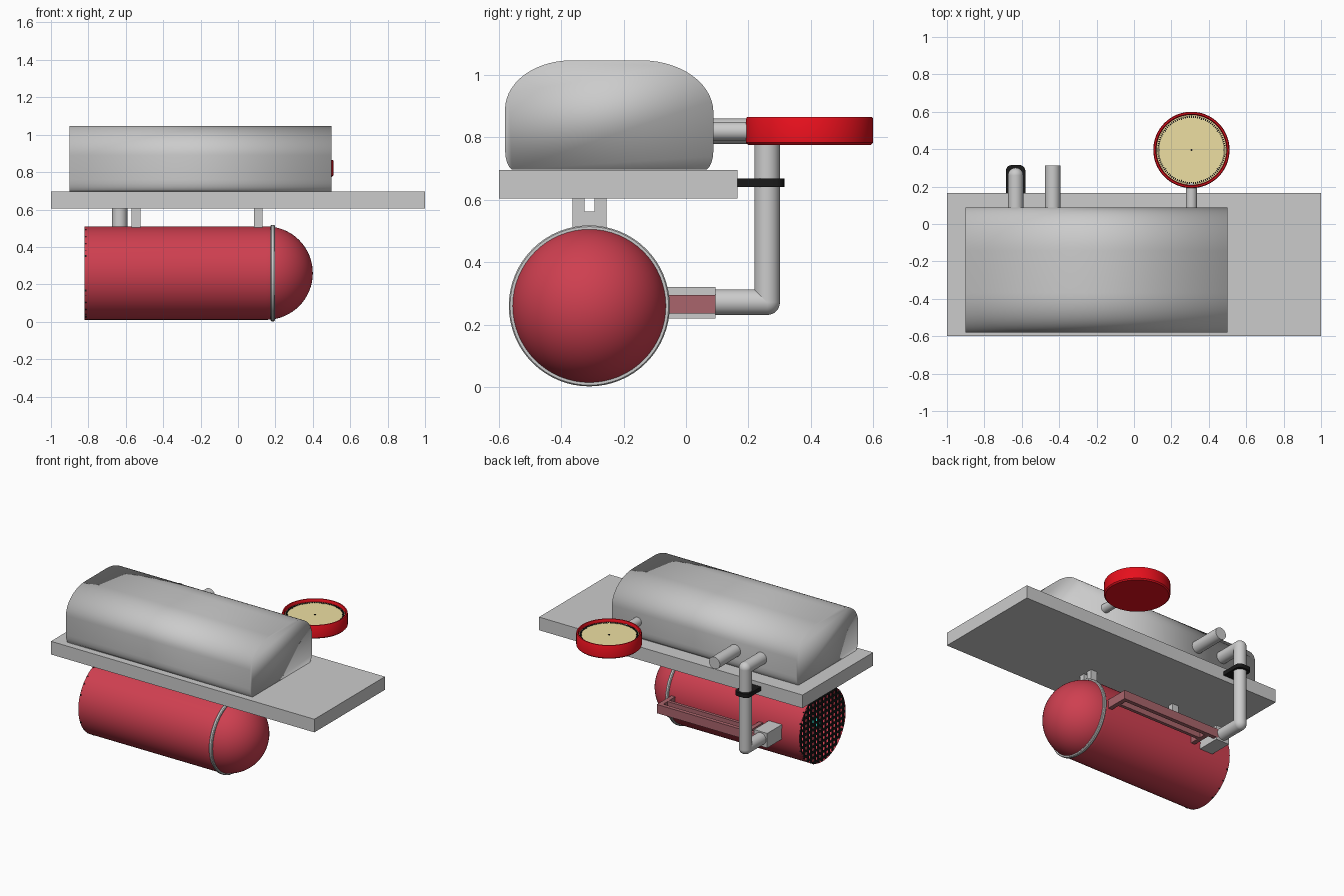
import bpy, bmesh, math
from mathutils import Vector, Matrix

if "Cube" in bpy.data.objects:
    bpy.data.objects.remove(bpy.data.objects["Cube"])


def material(name, rgb):
    m = bpy.data.materials.new(name)
    m.diffuse_color = (*rgb, 1)
    m.use_nodes = True
    m.node_tree.nodes["Principled BSDF"].inputs["Base Color"].default_value = m.diffuse_color
    return m


TANK_RED = material("tank_red", (0.62, 0.05, 0.08))
GAUGE_RED = material("gauge_red", (0.8, 0.005, 0.012))
RAIL_RED = material("rail_red", (0.4, 0.13, 0.15))
CREAM = material("cream", (0.85, 0.74, 0.36))
BLACK = material("black", (0.01, 0.01, 0.01))
TEAL = material("teal", (0.02, 0.6, 0.5))


def finish(name, bm, mat=None, angle=None):
    bmesh.ops.recalc_face_normals(bm, faces=bm.faces)
    me = bpy.data.meshes.new(name)
    bm.to_mesh(me)
    bm.free()
    ob = bpy.data.objects.new(name, me)
    bpy.context.collection.objects.link(ob)
    if mat:
        me.materials.append(mat)
    if angle:
        bpy.ops.object.select_all(action='DESELECT')
        ob.select_set(True)
        bpy.context.view_layer.objects.active = ob
        bpy.ops.object.shade_smooth_by_angle(angle=math.radians(angle))
    return ob


def add_box(bm, x, y, z, rot=Matrix.Identity(4)):
    """Box from (min, max) ranges."""
    c = Vector([(a + b) / 2 for a, b in (x, y, z)])
    s = [b - a for a, b in (x, y, z)]
    m = rot @ Matrix.Translation(c) @ Matrix.Diagonal((*s, 1))
    return bmesh.ops.create_cube(bm, size=1, matrix=m)['verts']


def boxes(name, ranges, mat=None):
    bm = bmesh.new()
    for r in ranges:
        add_box(bm, *r)
    return finish(name, bm, mat)


def pipe(name, points, r, mat=None):
    """Round pipe through points, with ball-shaped elbows."""
    bm = bmesh.new()
    pts = [Vector(p) for p in points]
    for a, b in zip(pts, pts[1:]):
        m = Matrix.Translation((a + b) / 2) @ (b - a).to_track_quat('Z', 'Y').to_matrix().to_4x4()
        bmesh.ops.create_cone(bm, cap_ends=True, segments=32, radius1=r, radius2=r,
                              depth=(b - a).length, matrix=m)
    for p in pts[1:-1]:
        bmesh.ops.create_uvsphere(bm, u_segments=32, v_segments=16, radius=r,
                                  matrix=Matrix.Translation(p))
    return finish(name, bm, mat, 40)


def lathe(name, profile, centre, axis='Z', mat=None, steps=64, closed=False):
    """Revolve (radius, height) points about a vertical or x axis."""
    bm = bmesh.new()
    vs = [bm.verts.new((r, 0, h)) for r, h in profile]
    es = [bm.edges.new(e) for e in zip(vs, vs[1:] + (vs[:1] if closed else []))]
    bmesh.ops.spin(bm, geom=vs + es, cent=(0, 0, 0), axis=(0, 0, 1),
                   angle=math.tau, steps=steps)
    bmesh.ops.remove_doubles(bm, verts=bm.verts, dist=1e-5)
    turn = Matrix.Rotation(math.pi / 2, 4, 'Y') if axis == 'X' else Matrix.Identity(4)
    bmesh.ops.transform(bm, matrix=Matrix.Translation(centre) @ turn, verts=bm.verts)
    return finish(name, bm, mat, 35)


# Base board
boxes("base_board", [((-1, 1), (-0.6, 0.165), (0.605, 0.695))])

# Rounded housing: cross-section of quarter ellipses, extruded along x
def arc(cy, cz, ry, rz, a0, a1, n):
    for i in range(n + 1):
        a = math.radians(a0 + (a1 - a0) * i / n)
        yield cy + ry * math.cos(a), cz + rz * math.sin(a)


section = [*arc(0.058, 0.76, 0.03, 0.065, -75, 0, 4), *arc(-0.143, 0.88, 0.231, 0.167, 0, 90, 14),
           *arc(-0.367, 0.89, 0.213, 0.157, 90, 180, 14), *arc(-0.55, 0.76, 0.03, 0.065, 180, 255, 4)]
bm = bmesh.new()
face = bm.faces.new([bm.verts.new((-0.9, y, z)) for y, z in section])
ext = bmesh.ops.extrude_face_region(bm, geom=[face], use_keep_orig=True)
bmesh.ops.translate(bm, vec=(1.4, 0, 0),
                    verts=[g for g in ext['geom'] if isinstance(g, bmesh.types.BMVert)])
for f in bm.faces:
    f.smooth = True
finish("housing", bm)

# Tank: open tube with a domed right end
TY, TZ, R = -0.31, 0.26, 0.25
dome = [(R * math.cos(i * math.pi / 32), 0.15 + R * math.sin(i * math.pi / 32)) for i in range(17)]
dome[-1] = (0, 0.4)
lathe("tank", [(R, -0.82)] + dome, (0, TY, TZ), 'X', TANK_RED)
lathe("tank_band", [(0.235, 0.175), (0.254, 0.175), (0.258, 0.18), (0.258, 0.192),
                    (0.254, 0.197), (0.235, 0.197)], (0, TY, TZ), 'X', closed=True)

# Wire grille over the open end, with a small core behind it
bm = bmesh.new()
for i in range(-6, 7):
    d = i * 0.038
    h = math.sqrt(0.248 ** 2 - d * d)
    w = 0.006
    add_box(bm, (-0.82, -0.81), (TY + d - w, TY + d + w), (TZ - h, TZ + h))
    add_box(bm, (-0.819, -0.809), (TY - h, TY + h), (TZ + d - w, TZ + d + w))
finish("grille", bm, BLACK)
pipe("core", [(-0.8, TY, TZ), (-0.74, TY, TZ)], 0.03, TEAL)

# Notched hangers between tank and board
for i, x in enumerate([(-0.57, -0.522), (0.085, 0.13)]):
    boxes(f"hanger_{i + 1}", [(x, (-0.363, -0.255), (0.49, 0.562)),
                              (x, (-0.363, -0.325), (0.562, 0.606)),
                              (x, (-0.293, -0.255), (0.562, 0.606))])

# Pipes at the back
pipe("feed_pipe", [(-0.633, 0.03, 0.82), (-0.633, 0.26, 0.82), (-0.633, 0.26, 0.272),
                   (-0.633, 0.08, 0.272)], 0.041)
pipe("stub_pipe", [(-0.435, 0.03, 0.82), (-0.435, 0.313, 0.82)], 0.041)
pipe("gauge_pipe", [(0.307, 0.03, 0.82), (0.307, 0.22, 0.82)], 0.03)

# Clamp holding the feed pipe, rounded at its outer corners
bm = bmesh.new()
add_box(bm, (-0.685, -0.581), (0.16, 0.315), (0.641, 0.668))
corners = [e for e in bm.edges if all(v.co.y > 0.3 for v in e.verts)
           and abs(e.verts[0].co.z - e.verts[1].co.z) > 0.01]
bmesh.ops.bevel(bm, geom=corners, offset=0.03, segments=5, profile=0.5, affect='EDGES')
finish("pipe_clamp", bm, BLACK, 30)

# Inlet block and side rail on the tank
boxes("inlet_block", [((-0.683, -0.583), (-0.065, 0.095), (0.22, 0.32))])
RZ = (0.235, 0.295)
boxes("side_rail", [((0.125, 0.155), (-0.065, 0.094), RZ),
                    ((-0.54, -0.51), (-0.065, 0.094), RZ),
                    ((-0.6, 0.155), (0.068, 0.095), RZ),
                    ((-0.54, 0.155), (0.0, 0.022), RZ)], RAIL_RED)

# Round gauge: case, face, tick marks and centre pin
GX, GY = 0.307, 0.396
lathe("gauge_case", [(0, 0.775), (0.196, 0.775), (0.204, 0.783), (0.204, 0.859), (0.2, 0.866),
                     (0.192, 0.866), (0.188, 0.86), (0.188, 0.842), (0, 0.842)],
      (GX, GY, 0), mat=GAUGE_RED)
lathe("gauge_face", [(0, 0.84), (0.187, 0.84), (0.187, 0.846), (0, 0.846)],
      (GX, GY, 0), mat=CREAM)
bm = bmesh.new()
for i in range(100):
    rot = Matrix.Translation((GX, GY, 0)) @ Matrix.Rotation(math.tau * i / 100, 4, 'Z')
    add_box(bm, (0.168 if i % 10 == 0 else 0.172, 0.183), (-0.003, 0.003), (0.845, 0.849), rot)
finish("gauge_ticks", bm, BLACK)
pipe("gauge_pin", [(GX, GY, 0.84), (GX, GY, 0.85)], 0.005, BLACK)
